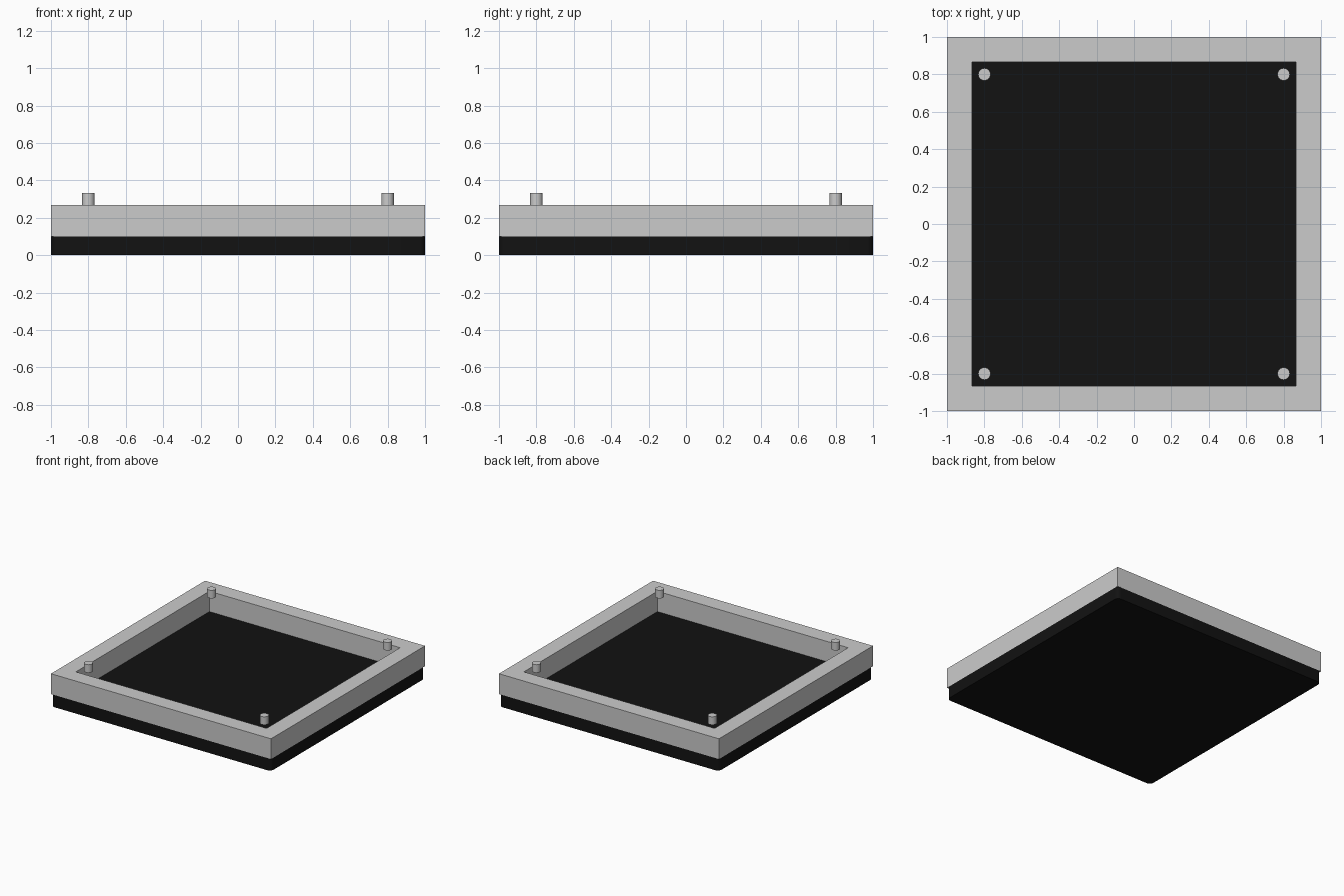
import bpy, bmesh

if "Cube" in bpy.data.objects:
    bpy.data.objects.remove(bpy.data.objects["Cube"])

BASE_TOP, RIM_TOP, PEG_TOP = 0.1, 0.267, 0.333
INNER = 0.867


def finish(bm, name):
    bmesh.ops.recalc_face_normals(bm, faces=bm.faces[:])
    mesh = bpy.data.meshes.new(name)
    bm.to_mesh(mesh)
    bm.free()
    obj = bpy.data.objects.new(name, mesh)
    bpy.context.collection.objects.link(obj)
    return obj


def smooth(obj):
    bpy.ops.object.select_all(action='DESELECT')
    obj.select_set(True)
    bpy.context.view_layer.objects.active = obj
    bpy.ops.object.shade_smooth_by_angle()


# Black base slab with rounded vertical corners
bm = bmesh.new()
bmesh.ops.create_cube(bm, size=1)
for v in bm.verts:
    v.co = (v.co.x * 2, v.co.y * 2, (v.co.z + 0.5) * BASE_TOP)
upright = [e for e in bm.edges if abs(e.verts[0].co.z - e.verts[1].co.z) > 0.01]
bmesh.ops.bevel(bm, geom=upright, offset=0.034, segments=6, profile=0.5, affect='EDGES')
base = finish(bm, "base_slab")
black = bpy.data.materials.new("black")
black.diffuse_color = (0.006, 0.006, 0.006, 1)
black.use_nodes = True
black.node_tree.nodes["Principled BSDF"].inputs["Base Color"].default_value = black.diffuse_color
base.data.materials.append(black)
smooth(base)

# Square rim: a closed rectangular section carried round four corners
bm = bmesh.new()
section = [(1, BASE_TOP), (1, RIM_TOP), (INNER, RIM_TOP), (INNER, BASE_TOP)]
corners = [(1, 1), (-1, 1), (-1, -1), (1, -1)]
rings = [[bm.verts.new((r * cx, r * cy, z)) for r, z in section] for cx, cy in corners]
for i in range(4):
    a, b = rings[i], rings[(i + 1) % 4]
    for j in range(4):
        k = (j + 1) % 4
        bm.faces.new((a[j], a[k], b[k], b[j]))
finish(bm, "rim_frame")

# Four short corner pegs, level with the top of the rim
for i, (cx, cy) in enumerate(corners):
    bm = bmesh.new()
    bmesh.ops.create_cone(bm, cap_ends=True, segments=32, radius1=0.033,
                          radius2=0.033, depth=PEG_TOP - RIM_TOP)
    peg = finish(bm, f"corner_peg_{i + 1}")
    peg.location = (0.8 * cx, 0.8 * cy, (PEG_TOP + RIM_TOP) / 2)
    smooth(peg)
